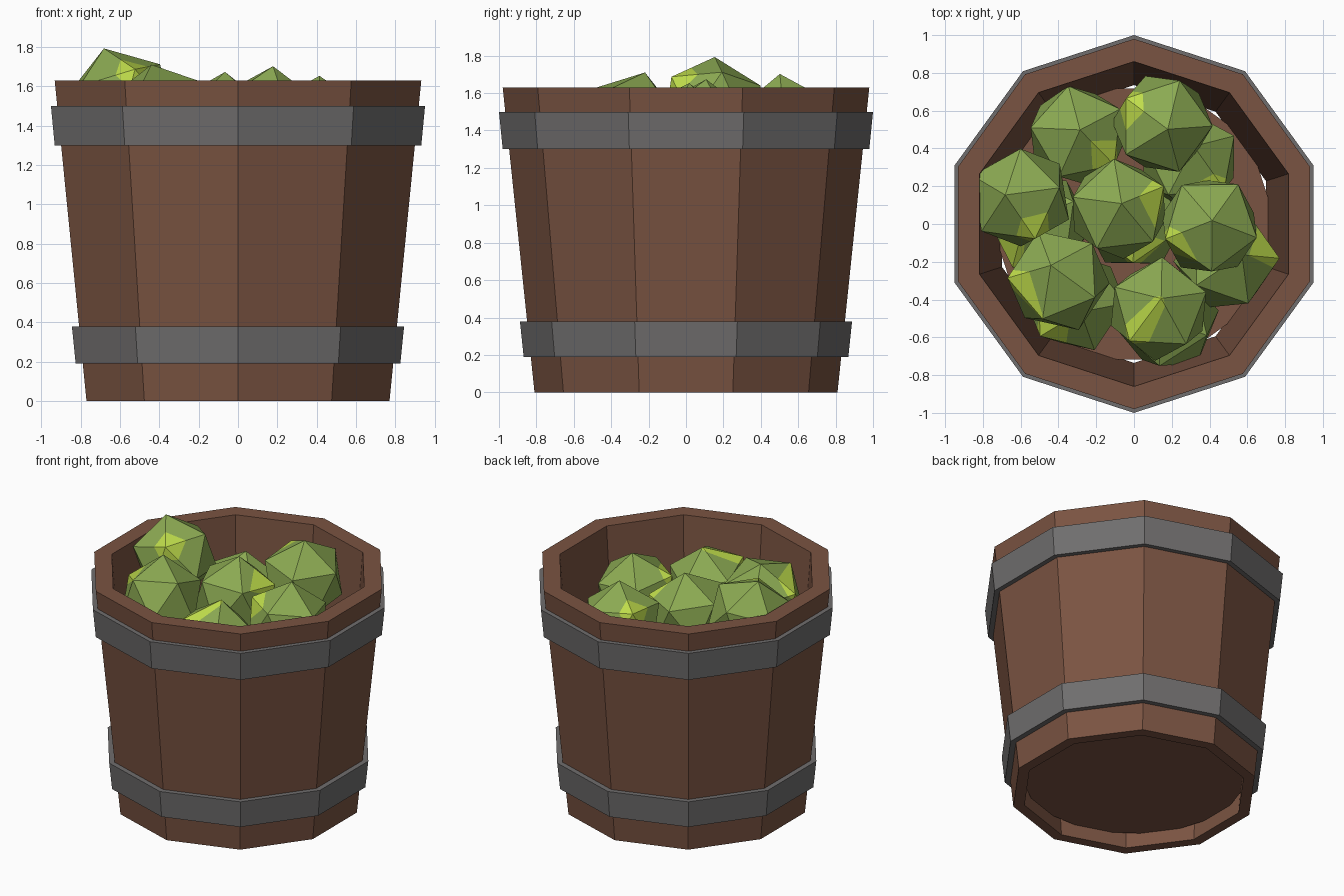
import bpy, bmesh, math
from mathutils import Vector, Quaternion

old = bpy.data.objects.get("Cube")
if old:
    bpy.data.objects.remove(old, do_unlink=True)

SIDES = 10


def material(name, rgb):
    m = bpy.data.materials.new(name)
    m.use_nodes = True
    m.diffuse_color = (*rgb, 1)
    bsdf = m.node_tree.nodes["Principled BSDF"]
    bsdf.inputs["Base Color"].default_value = (*rgb, 1)
    bsdf.inputs["Roughness"].default_value = 0.9
    return m


wood = material("brown wood", (0.195, 0.088, 0.054))
iron = material("grey iron", (0.16, 0.155, 0.155))
green = material("green skin", (0.26, 0.40, 0.085))
lime = material("lime blush", (0.52, 0.72, 0.07))


def finish(bm, name, mats):
    bmesh.ops.recalc_face_normals(bm, faces=bm.faces[:])
    me = bpy.data.meshes.new(name)
    bm.to_mesh(me)
    bm.free()
    for m in mats:
        me.materials.append(m)
    ob = bpy.data.objects.new(name, me)
    bpy.context.collection.objects.link(ob)
    return ob


def lathe(name, profile, mat):
    """Closed (radius, z) profile swept round z, with corners on the y axis."""
    bm = bmesh.new()
    rings = []
    for i in range(SIDES):
        a = math.pi / 2 + i * math.tau / SIDES
        rings.append([bm.verts.new((r * math.cos(a), r * math.sin(a), z)) for r, z in profile])
    n = len(profile)
    for i in range(SIDES):
        p, q = rings[i], rings[(i + 1) % SIDES]
        for j in range(n):
            k = (j + 1) % n
            bm.faces.new((p[j], q[j], q[k], p[k]))
    return finish(bm, name, [mat])


def fruit(name, centre, radius, hub, spin, blush):
    """Icosahedron with one corner along hub and a lime patch cut towards blush."""
    bm = bmesh.new()
    bmesh.ops.create_icosphere(bm, subdivisions=1, radius=radius)
    turn = Vector((0, 0, 1)).rotation_difference(Vector(hub))
    turn = turn @ Quaternion((0, 0, 1), math.radians(spin))
    bmesh.ops.rotate(bm, verts=bm.verts[:], cent=(0, 0, 0), matrix=turn.to_matrix())
    d = Vector(blush).normalized()
    cut = d * radius * 0.77
    bmesh.ops.bisect_plane(bm, geom=bm.verts[:] + bm.edges[:] + bm.faces[:],
                           plane_co=cut, plane_no=d)
    for f in bm.faces:
        f.material_index = int(f.calc_center_median().dot(d) > cut.length)
    ob = finish(bm, name, [green, lime])
    ob.location = centre


# Tub wall, floor and hoops
lathe("tub_wall", [(0.81, 0), (0.98, 1.63), (0.86, 1.63), (0.735, 0)], wood)

bm = bmesh.new()
bmesh.ops.create_cone(bm, cap_ends=True, segments=SIDES, radius1=0.75, radius2=0.755, depth=0.05)
floor = finish(bm, "tub_floor", [wood])
floor.location.z = 0.125
floor.rotation_euler.z = math.pi / 2

lathe("lower_hoop", [(0.868, 0.19), (0.888, 0.38), (0.84, 0.38), (0.82, 0.19)], iron)
lathe("upper_hoop", [(0.98, 1.30), (1.0, 1.50), (0.95, 1.50), (0.93, 1.30)], iron)

# Upper fruit: centre, hub direction, spin, blush direction
upper = [
    ((-0.60, 0.14, 1.52), (-0.30, 0.05, 1), 10, (0.3, -0.6, 0.6)),
    ((-0.40, -0.30, 1.44), (-0.15, 0.3, 1), 40, (-0.7, -0.2, 0.6)),
    ((-0.08, 0.08, 1.39), (0.05, 0.1, 1), 25, (0.75, 0.1, 0.6)),
    ((0.15, 0.53, 1.42), (0.10, -0.1, 1), 0, (-0.75, 0.3, 0.6)),
    ((0.40, -0.01, 1.37), (0.05, 0.1, 1), 55, (-0.65, -0.5, 0.5)),
    ((0.13, -0.45, 1.33), (0.05, 0.2, 1), 15, (-0.3, -0.3, 0.9)),
    ((-0.30, 0.47, 1.22), (0.05, 0.1, 1), 30, (0.6, -0.4, 0.7)),
]
for i, (c, hub, spin, blush) in enumerate(upper):
    fruit(f"upper_fruit_{i + 1}", c, 0.285, hub, spin, blush)

# Lower fruit peeping through the gaps
lower = [
    ((0.49, -0.19, 1.02), (0.3, 0.1, 1), (0.8, 0.3, 0.5)),
    ((0.29, 0.33, 1.05), (0.1, 0.3, 1), (0.3, -0.6, 0.6)),
    ((0.18, -0.51, 0.95), (-0.2, 0.1, 1), (0.5, 0.5, 0.6)),
    ((-0.31, -0.41, 1.02), (0.1, -0.2, 1), (-0.4, -0.6, 0.6)),
    ((-0.50, 0.00, 1.08), (-0.3, 0.0, 1), (-0.6, -0.4, 0.6)),
    ((0.00, 0.02, 0.95), (0.0, 0.2, 1), (0.2, -0.5, 0.7)),
]
for i, (c, hub, blush) in enumerate(lower):
    fruit(f"lower_fruit_{i + 1}", c, 0.285, hub, i * 25, blush)
